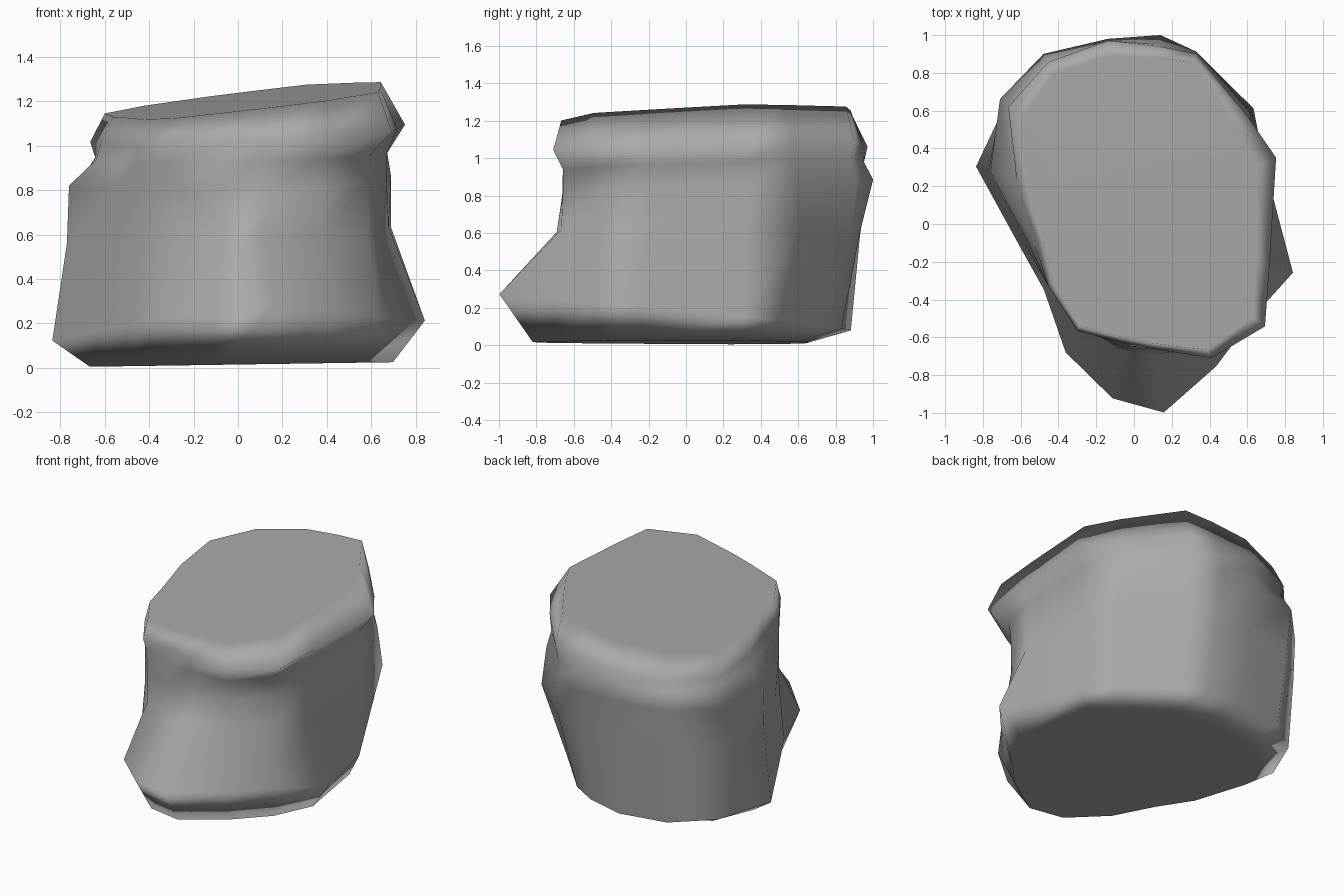
import bpy
import bmesh
from math import radians, cos, sin

cube = bpy.data.objects.get("Cube")
if cube:
    bpy.data.objects.remove(cube, do_unlink=True)

# Stone colour
stone = bpy.data.materials.new("stone_grey")
stone.use_nodes = True
grey = (0.4, 0.4, 0.4, 1.0)
stone.diffuse_color = grey
shader = next(n for n in stone.node_tree.nodes if n.type == 'BSDF_PRINCIPLED')
shader.inputs["Base Color"].default_value = grey
shader.inputs["Roughness"].default_value = 0.9

# Directions of the boulder's corners, in degrees
ANGLES = (25, 44, 70, 82, 98, 118, 137, 160, 190, 216, 242, 263, 279, 300, 322, 343)

# Outlines in hundredths, one radius for each corner direction
base = (68, 63, 64, 64, 66, 72, 76, 71, 57, 53, 64, 78, 83, 76, 74, 73)
foot = (74, 72, 80, 84, 89, 93, 93, 89, 62, 59, 77, 93, 101, 87, 80, 88)
waist = (76, 88, 94, 94, 94, 99, 96, 82, 59, 56, 61, 67, 70, 77, 74, 71)
shoulder = (76, 85, 97, 101, 99, 102, 97, 81, 57, 56, 61, 65, 67, 76, 74, 70)
neck = (74, 82, 94, 96, 96, 96, 88, 68, 54, 56, 62, 63, 66, 76, 75, 70)
rim = (83, 83, 96, 95, 98, 97, 91, 66, 52, 56, 64, 63, 67, 82, 88, 75)
crown = (71, 74, 91, 89, 90, 90, 82, 60, 49, 53, 61, 60, 64, 77, 80, 67)

# Each layer: outline, height, slope along x, slope along y
LAYERS = (
    (base, 0.015, 0.015, 0.0),
    (foot, 0.17, 0.02, -0.1),
    (waist, 0.6, 0.05, 0.0),
    (shoulder, 0.83, 0.03, 0.05),
    (neck, 0.95, 0.03, 0.03),
    (rim, 1.04, 0.06, 0.03),
    (crown, 1.19, 0.125, 0.055),
)


def add_ring(bm, outline, height, slope_x, slope_y):
    """Add one closed outline of vertices lying on a tilted plane."""
    ring = []
    for angle, radius in zip(ANGLES, outline):
        turn = radians(angle)
        x = cos(turn) * radius / 100
        y = sin(turn) * radius / 100
        ring.append(bm.verts.new((x, y, height + slope_x * x + slope_y * y)))
    return ring


def bridge(bm, lower, upper):
    """Join two outlines with a band of faces."""
    count = len(lower)
    for i in range(count):
        j = (i + 1) % count
        bm.faces.new((lower[i], lower[j], upper[j], upper[i]))


# Boulder body: stacked outlines closed by a flat top and bottom
bm = bmesh.new()
rings = [add_ring(bm, *layer) for layer in LAYERS]
for lower, upper in zip(rings, rings[1:]):
    bridge(bm, lower, upper)
bm.faces.new(reversed(rings[0]))
bm.faces.new(rings[-1])
for face in bm.faces:
    face.smooth = True

mesh = bpy.data.meshes.new("boulder")
bm.to_mesh(mesh)
bm.free()
mesh.materials.append(stone)
boulder = bpy.data.objects.new("boulder", mesh)
bpy.context.scene.collection.objects.link(boulder)

# Keep the broad top and bottom looking flat while the sides stay soft
normals = boulder.modifiers.new("weighted_normals", 'WEIGHTED_NORMAL')
normals.weight = 80
